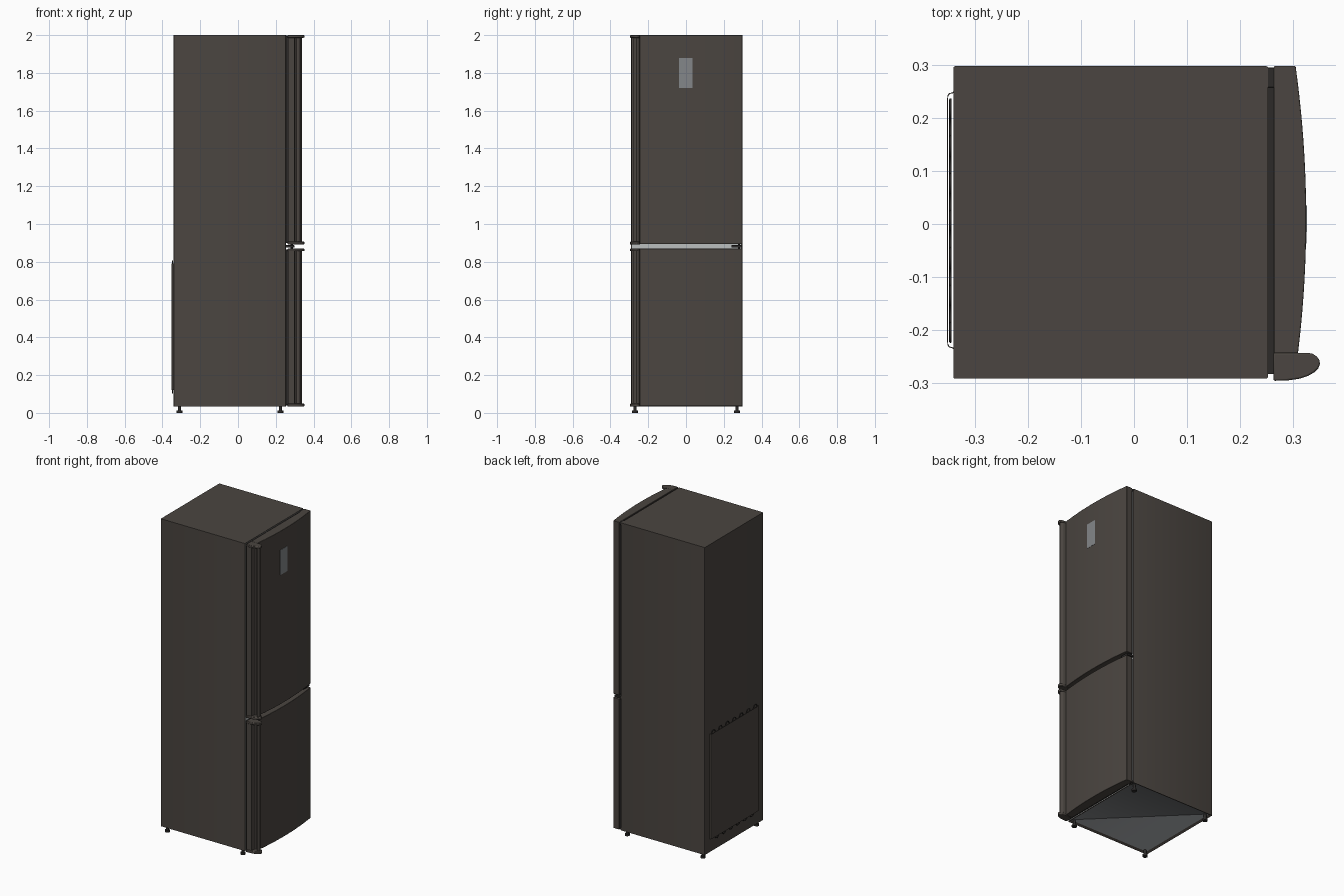
import bpy, bmesh, math
from mathutils import Vector

if "Cube" in bpy.data.objects:
    bpy.data.objects.remove(bpy.data.objects["Cube"])


def material(name, rgb):
    m = bpy.data.materials.new(name)
    m.diffuse_color = (*rgb, 1)
    m.use_nodes = True
    m.node_tree.nodes["Principled BSDF"].inputs["Base Color"].default_value = m.diffuse_color
    return m


DARK = material("dark_brown", (0.07, 0.06, 0.052))
BLACK = material("black", (0.025, 0.023, 0.022))
LIGHT = material("light_grey", (0.5, 0.52, 0.52))
GREY = material("panel_grey", (0.23, 0.24, 0.25))


def finish(name, bm, *mats, smooth=True):
    bmesh.ops.recalc_face_normals(bm, faces=bm.faces)
    me = bpy.data.meshes.new(name)
    bm.to_mesh(me)
    bm.free()
    ob = bpy.data.objects.new(name, me)
    bpy.context.collection.objects.link(ob)
    for m in mats:
        me.materials.append(m)
    if smooth:
        bpy.ops.object.select_all(action='DESELECT')
        ob.select_set(True)
        bpy.context.view_layer.objects.active = ob
        bpy.ops.object.shade_smooth_by_angle(angle=math.radians(30))
    return ob


def prism_bm(outline, z0, z1):
    bm = bmesh.new()
    face = bm.faces.new([bm.verts.new((x, y, z0)) for x, y in outline])
    up = bmesh.ops.extrude_face_region(bm, geom=[face])["geom"]
    bmesh.ops.translate(bm, vec=(0, 0, z1 - z0),
                        verts=[v for v in up if isinstance(v, bmesh.types.BMVert)])
    bmesh.ops.recalc_face_normals(bm, faces=bm.faces)
    return bm


def prism(name, outline, z0, z1, mat, bevel=0):
    ob = finish(name, prism_bm(outline, z0, z1), mat)
    if bevel:
        b = ob.modifiers.new("soft_edges", 'BEVEL')
        b.width, b.segments, b.limit_method = bevel, 2, 'ANGLE'
        b.angle_limit = math.radians(40)
    return ob


def rect(x0, x1, y0, y1):
    return [(x0, y0), (x1, y0), (x1, y1), (x0, y1)]


def box(name, x0, x1, y0, y1, z0, z1, mat, bevel=0):
    return prism(name, rect(x0, x1, y0, y1), z0, z1, mat, bevel)


def cylinder(name, x, y, z0, z1, r, mat, n=20):
    ring = [(x + r * math.cos(2 * math.pi * i / n), y + r * math.sin(2 * math.pi * i / n))
            for i in range(n)]
    return prism(name, ring, z0, z1, mat)


# Cabinet: light front face and recessed grey underside
bm = prism_bm(rect(-0.341, 0.253, -0.292, 0.298), 0.035, 2.0)
upright = [e for e in bm.edges if abs(e.verts[0].co.z - e.verts[1].co.z) > 1]
bmesh.ops.bevel(bm, geom=upright, offset=0.004, segments=3, affect='EDGES', profile=0.5)
for direction, slot, thick, depth in (((1, 0, 0), 1, 0.003, 0), ((0, 0, -1), 2, 0.014, -0.008)):
    bm.normal_update()
    f = max(bm.faces, key=lambda f: (f.normal.dot(Vector(direction)) > 0.99) * f.calc_area())
    bmesh.ops.inset_region(bm, faces=[f], thickness=thick, depth=depth, use_even_offset=True)
    f.material_index = slot
finish("cabinet", bm, DARK, LIGHT, GREY)


# Door and handle profiles, seen from above
def front_x(y):
    return 0.325 - 0.02 * ((y - 0.01) / 0.288) ** 2


N = 20
Y0, Y1 = -0.244, 0.298
door_outline = [(0.264, Y1), (0.264, Y0)]
door_outline += [(front_x(Y0 + (Y1 - Y0) * i / N), Y0 + (Y1 - Y0) * i / N) for i in range(N + 1)]

cap_outline = [(0.263, -0.243), (0.328, -0.243), (0.337, -0.245), (0.345, -0.250),
               (0.350, -0.257), (0.351, -0.264), (0.348, -0.272), (0.340, -0.280),
               (0.328, -0.287), (0.312, -0.292), (0.292, -0.295), (0.263, -0.296)]

grip_outline = [(0.264, -0.244), (0.326, -0.244), (0.334, -0.248), (0.339, -0.255),
                (0.340, -0.263), (0.336, -0.272), (0.329, -0.279), (0.327, -0.277),
                (0.327, -0.268), (0.321, -0.261), (0.311, -0.258), (0.303, -0.262),
                (0.299, -0.272), (0.298, -0.289), (0.264, -0.292)]

for label, z0, z1 in (("upper", 0.894, 2.0), ("lower", 0.036, 0.870)):
    prism(label + "_door", door_outline, z0, z1, DARK, 0.002)
    prism(label + "_handle", grip_outline, z0 + 0.01, z1 - 0.01, DARK)
    # Handle end caps
    prism(label + "_handle_cap_bottom", cap_outline, z0 - 0.003, z0 + 0.013, DARK, 0.003)
    prism(label + "_handle_cap_top", cap_outline, z1 - 0.014, z1, DARK, 0.003)
    # Door seal frame
    a, b, c, d = z0 + 0.006, z1 - 0.006, -0.283, 0.288
    for i, (ya, yb, za, zb) in enumerate(((c, c + 0.03, a, b), (d - 0.03, d, a, b),
                                          (c + 0.03, d - 0.03, a, a + 0.03),
                                          (c + 0.03, d - 0.03, b - 0.03, b))):
        box(f"{label}_seal_{i}", 0.252, 0.265, ya, yb, za, zb, BLACK)

# Hinges on the side away from the handle
for label, z0, z1 in (("top", 1.985, 1.998), ("middle", 0.876, 0.888), ("bottom", 0.038, 0.048)):
    x1 = 0.298 if label == "middle" else 0.266
    box(label + "_hinge", 0.251, x1, 0.24 if label == "middle" else 0.258, 0.295, z0, z1, BLACK, 0.001)
cylinder("middle_hinge_pin", 0.285, 0.28, 0.865, 0.899, 0.006, BLACK, 12)

# Display panel on the upper door
strip = [-0.037 + 0.072 * i / 4 for i in range(5)]
display = [(front_x(y) + 0.0012, y) for y in strip] + [(front_x(y) - 0.004, y) for y in reversed(strip)]
prism("display_panel", display, 1.72, 1.88, GREY)

# Levelling feet
for x, xn in ((-0.31, "rear"), (0.225, "front")):
    for y, yn in ((-0.27, "left"), (0.27, "right")):
        cylinder(f"{xn}_{yn}_foot_pad", x, y, 0, 0.012, 0.015, BLACK)
        cylinder(f"{xn}_{yn}_foot_stem", x, y, 0.012, 0.045, 0.008, BLACK)

# Folded sheet over the rear cooling coil
half = [(-0.3405, 0.262), (-0.3405, 0.243), (-0.344, 0.241), (-0.349, 0.240),
        (-0.352, 0.236), (-0.3525, 0.230)]
outer = half + [(x, -y) for x, y in reversed(half)]
inner = [(x + 0.0015, y - math.copysign(0.0015, y)) for x, y in outer]
sheet = [(x, y + 0.007) for x, y in outer + inner[::-1]]
prism("coil_cover", sheet, 0.12, 0.79, DARK)

# Serpentine cooling coil
curve = bpy.data.curves.new("cooling_coil", 'CURVE')
curve.dimensions = '3D'
curve.bevel_depth, curve.bevel_resolution = 0.0022, 2
pts = []
r = 0.0176
for i in range(7):
    y = 0.2176 - 4 * r * i
    pts += [(y + r * math.cos(math.pi * k / 8), 0.788 + r * math.sin(math.pi * k / 8)) for k in range(9)]
    if i < 6:
        yb = y - 2 * r
        pts += [(yb + r * math.cos(math.pi * k / 8), 0.122 - r * math.sin(math.pi * k / 8)) for k in range(9)]
pts = [(0.2176 + r, 0.122)] + pts + [(pts[-1][0], 0.122)]
sp = curve.splines.new('POLY')
sp.points.add(len(pts) - 1)
for p, (y, z) in zip(sp.points, pts):
    p.co = (-0.3465, y, z, 1)
curve.materials.append(BLACK)
bpy.context.collection.objects.link(bpy.data.objects.new("cooling_coil", curve))
